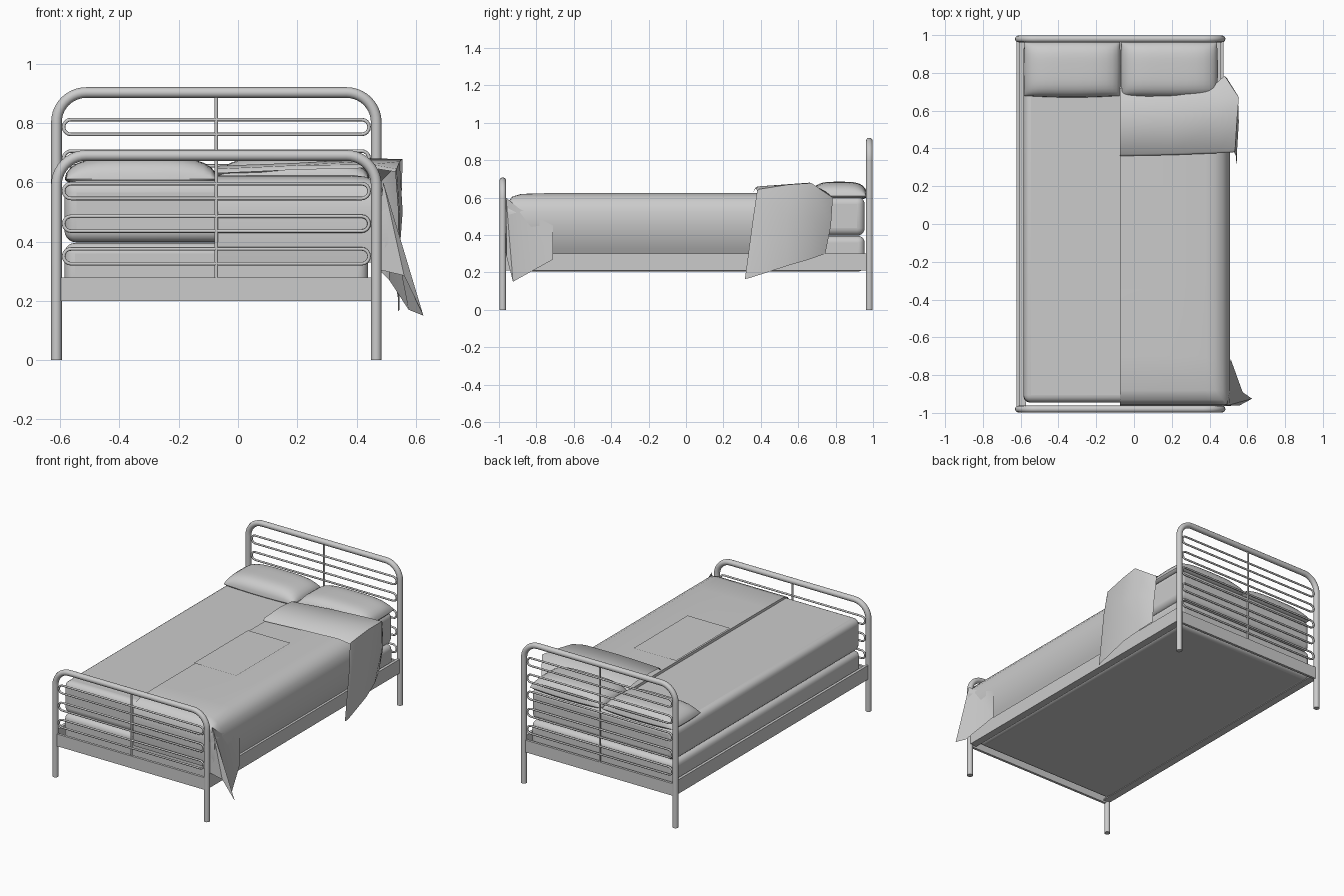
import bpy, math

if "Cube" in bpy.data.objects:
    bpy.data.objects.remove(bpy.data.objects["Cube"])

CX = -0.073          # centre line of the bed frame
HW = 0.539           # half distance between posts


def finish(ob, angle=40):
    bpy.ops.object.select_all(action='DESELECT')
    ob.select_set(True)
    bpy.context.view_layer.objects.active = ob
    bpy.ops.object.shade_smooth_by_angle(angle=math.radians(angle))


def mesh(name, verts, faces, angle=40):
    me = bpy.data.meshes.new(name)
    me.from_pydata(verts, [], faces)
    me.update()
    ob = bpy.data.objects.new(name, me)
    bpy.context.collection.objects.link(ob)
    finish(ob, angle)
    return ob


def loft(name, rows, angle=60):
    n = len(rows[0])
    verts = [p for r in rows for p in r]
    faces = [(i*n+j, i*n+j+1, (i+1)*n+j+1, (i+1)*n+j)
             for i in range(len(rows)-1) for j in range(n-1)]
    return mesh(name, verts, faces, angle)


def box(name, x, y, z, bevel=0):
    v = [(a, b, c) for a in x for b in y for c in z]
    f = [(0, 1, 3, 2), (4, 6, 7, 5), (0, 4, 5, 1), (2, 3, 7, 6), (0, 2, 6, 4), (1, 5, 7, 3)]
    ob = mesh(name, v, f)
    if bevel:
        m = ob.modifiers.new("round", 'BEVEL')
        m.width, m.segments = bevel, 5
    return ob


def tube(name, pts, r, cyclic=False, res=3):
    cu = bpy.data.curves.new(name, 'CURVE')
    cu.dimensions = '3D'
    cu.bevel_depth, cu.bevel_resolution, cu.use_fill_caps = r, res, True
    s = cu.splines.new('POLY')
    s.points.add(len(pts)-1)
    for p, c in zip(s.points, pts):
        p.co = (*c, 1)
    s.use_cyclic_u = cyclic
    ob = bpy.data.objects.new(name, cu)
    bpy.context.collection.objects.link(ob)


def arc(cx, cz, r, a0, a1, y, n=10):
    return [(cx + r*math.cos(math.radians(a0+(a1-a0)*i/n)), y,
             cz + r*math.sin(math.radians(a0+(a1-a0)*i/n))) for i in range(n+1)]


def end_frame(name, y, top, bars):
    # bent outer tube
    r = 0.1
    pts = [(CX-HW, y, 0)] + arc(CX-HW+r, top-r, r, 180, 90, y) \
        + arc(CX+HW-r, top-r, r, 90, 0, y) + [(CX+HW, y, 0)]
    tube(name + "_tube", pts, 0.018, res=4)
    # looped rods and centre rod
    for i, z in enumerate(bars):
        b, w = 0.025, 0.49
        tube(f"{name}_loop_{i}", arc(CX+w, z, b, -90, 90, y, 8) + arc(CX-w, z, b, 90, 270, y, 8),
             0.006, True, 2)
    tube(name + "_centre_rod", [(CX, y, 0.27), (CX, y, top)], 0.006, res=2)
    box(name + "_rail", (CX-HW, CX+HW), (y-0.008, y+0.008), (0.2, 0.278))


end_frame("headboard", 0.98, 0.902, [0.35, 0.46, 0.57, 0.68, 0.786])
end_frame("footboard", -0.98, 0.69, [0.35, 0.46, 0.57])

# side rails with inner ledge
for s, n in ((-1, "left"), (1, "right")):
    xs = sorted((CX+s*0.53, CX+s*0.548))
    box(n + "_side_rail", xs, (-0.975, 0.975), (0.21, 0.30))
    box(n + "_rail_ledge", sorted((CX+s*0.50, CX+s*0.54)), (-0.97, 0.97), (0.21, 0.218))

# box spring and mattress
box("box_spring", (CX-0.512, CX+0.512), (-0.945, 0.955), (0.205, 0.395), 0.035)
box("mattress", (CX-0.512, CX+0.512), (-0.945, 0.955), (0.397, 0.605), 0.04)

# pillows
N = 16
for k, (x, n) in enumerate(((-0.327, "left_pillow"), (0.187, "right_pillow"))):
    verts, faces = [], []
    for h in (0.075, -0.025):
        for i in range(N+1):
            for j in range(N+1):
                u = math.sin((i/N-0.5)*math.pi)
                v = math.sin((j/N-0.5)*math.pi)
                d = math.sqrt(max(0, (1-u**4)*(1-v**4)))
                verts.append((x+0.257*u*(1-0.02*v*v), 0.82+0.15*v*(1-0.06*u*u), 0.61+h*d))
    M = (N+1)**2
    for i in range(N):
        for j in range(N):
            a = i*(N+1)+j
            q = (a, a+N+1, a+N+2, a+1)
            faces += [q, tuple(M+t for t in reversed(q))]
    mesh(n, verts, faces, 60)

# blanket draped over the right half and the foot end
prof = [(CX, 0.602), (CX, 0.622), (0.15, 0.625), (0.38, 0.625), (0.43, 0.618), (0.47, 0.598),
        (0.495, 0.565), (0.508, 0.52), (0.508, 0.45), (0.495, 0.38), (0.475, 0.33), (0.455, 0.29)]
rows = [(0.72, 1), (0.36, 1), (-0.3, 1), (-0.7, 1), (-0.88, 0.62), (-0.93, 0.605),
        (-0.955, 0.57), (-0.963, 0.5), (-0.963, 0.4), (-0.955, 0.33)]
loft("blanket", [[(x, y, min(z, t)) for x, z in prof] for y, t in rows])

# flat panel lying on the blanket
mesh("blanket_panel", [(CX, -0.345, 0.629), (0.23, -0.345, 0.629), (0.23, 0.205, 0.629), (CX, 0.205, 0.629)],
     [(0, 1, 2, 3)])

# turned back top of the blanket, hanging over the side
fold = loft("blanket_fold", [
    [(CX, 0.36, 0.63), (0.2, 0.365, 0.642), (0.45, 0.375, 0.648), (0.53, 0.38, 0.635), (0.54, 0.36, 0.5), (0.54, 0.315, 0.165)],
    [(CX, 0.37, 0.645), (0.2, 0.375, 0.657), (0.45, 0.385, 0.66), (0.535, 0.39, 0.645), (0.545, 0.38, 0.5), (0.545, 0.34, 0.17)],
    [(CX, 0.54, 0.655), (0.2, 0.54, 0.665), (0.45, 0.55, 0.672), (0.545, 0.55, 0.67), (0.555, 0.54, 0.5), (0.535, 0.54, 0.235)],
    [(CX, 0.65, 0.645), (0.2, 0.66, 0.665), (0.45, 0.66, 0.68), (0.555, 0.67, 0.678), (0.55, 0.68, 0.5), (0.51, 0.66, 0.27)],
    [(CX, 0.73, 0.61), (0.2, 0.70, 0.62), (0.44, 0.75, 0.63), (0.48, 0.785, 0.60), (0.49, 0.775, 0.45), (0.48, 0.745, 0.30)],
])

# loose corner flap at the foot
mesh("corner_flap", [
    (0.49, -0.962, 0.60), (0.625, -0.925, 0.15), (0.575, -0.89, 0.17), (0.51, -0.71, 0.27),
    (0.51, -0.71, 0.45), (0.455, -0.965, 0.31), (0.56, -0.96, 0.285), (0.505, -0.89, 0.54)],
    [(0, 6, 1), (0, 5, 6), (0, 1, 2, 7), (7, 2, 3), (7, 3, 4)], 30)
